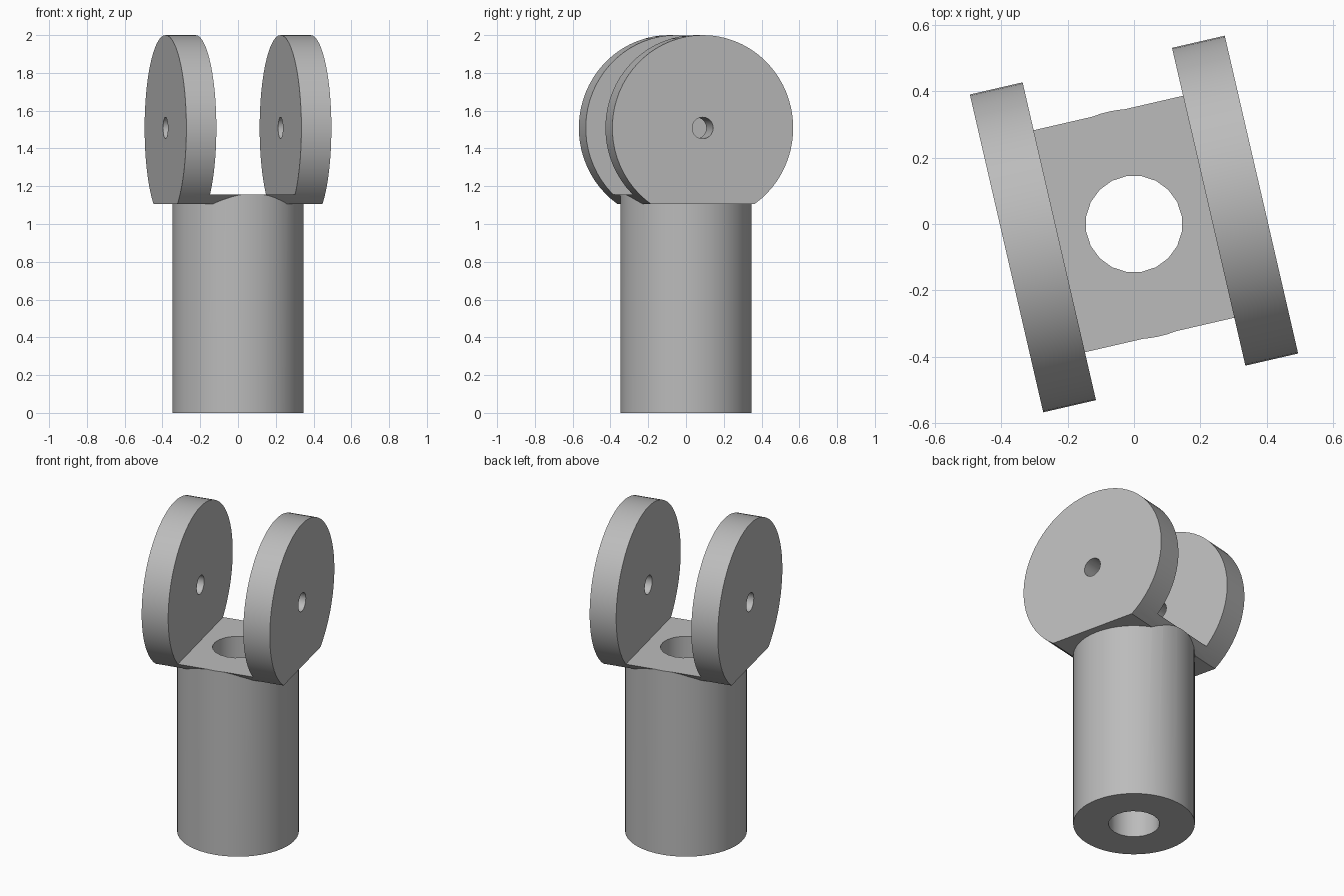
import bpy
import bmesh
from math import radians, sin, cos, acos, pi
from mathutils import Matrix

if "Cube" in bpy.data.objects:
    bpy.data.objects.remove(bpy.data.objects["Cube"], do_unlink=True)

TURN = Matrix.Rotation(radians(13), 4, "Z")
R, AXIS_Z, FLAT_Z, FLOOR_Z = 0.4915, 1.5085, 1.105, 1.157
HALF_WIDTH, HALF_GAP = 0.394, 0.231

grey = bpy.data.materials.new("plain grey")
grey.use_nodes = True
grey.diffuse_color = (0.5, 0.5, 0.5, 1)
grey.node_tree.nodes["Principled BSDF"].inputs["Base Color"].default_value = grey.diffuse_color


def make_object(name, bm):
    mesh = bpy.data.meshes.new(name)
    bmesh.ops.recalc_face_normals(bm, faces=bm.faces)
    bm.to_mesh(mesh)
    bm.free()
    mesh.materials.append(grey)
    obj = bpy.data.objects.new(name, mesh)
    bpy.context.collection.objects.link(obj)
    return obj


def cylinder(name, radius, depth, sides, matrix):
    bm = bmesh.new()
    bmesh.ops.create_cone(bm, cap_ends=True, segments=sides, radius1=radius,
                          radius2=radius, depth=depth, matrix=matrix)
    return make_object(name, bm)


def combine(target, tool, operation):
    mod = target.modifiers.new(tool.name, "BOOLEAN")
    mod.operation, mod.solver, mod.object = operation, "EXACT", tool
    tool.hide_render = True
    bpy.context.view_layer.objects.active = target
    bpy.ops.object.modifier_apply(modifier=mod.name)
    bpy.data.objects.remove(tool, do_unlink=True)


# Fork head: a disc with a flat underside, extruded across the fork
half = pi - acos((AXIS_Z - FLAT_Z) / R)
steps = 56
bm = bmesh.new()
rim = []
for i in range(steps + 1):
    a = -half + 2 * half * i / steps
    rim.append(bm.verts.new((-HALF_WIDTH, R * sin(a), AXIS_Z + R * cos(a))))
face = bm.faces.new(rim)
side = bmesh.ops.extrude_face_region(bm, geom=[face])
bmesh.ops.translate(bm, vec=(2 * HALF_WIDTH, 0, 0),
                    verts=[v for v in side["geom"] if isinstance(v, bmesh.types.BMVert)])
bm.transform(TURN)
clevis = make_object("clevis_fork", bm)

# Round shaft below the head
shaft_top = FLOOR_Z + 0.02
combine(clevis, cylinder("shaft", 0.347, shaft_top, 64,
                         Matrix.Translation((0, 0, shaft_top / 2))), "UNION")

# Slot between the two cheeks
bm = bmesh.new()
bmesh.ops.create_cube(bm, size=1)
bmesh.ops.scale(bm, vec=(2 * HALF_GAP, 2, 1), verts=bm.verts)
bmesh.ops.translate(bm, vec=(0, 0, FLOOR_Z + 0.5), verts=bm.verts)
bm.transform(TURN)
combine(clevis, make_object("slot_cutter", bm), "DIFFERENCE")

# Bore through the shaft and pin hole through both cheeks
combine(clevis, cylinder("bore_cutter", 0.146, 4, 20, Matrix.Rotation(pi / 20, 4, "Z")), "DIFFERENCE")
pin = TURN @ Matrix.Translation((0, 0, AXIS_Z)) @ Matrix.Rotation(pi / 2, 4, "Y")
combine(clevis, cylinder("pin_cutter", 0.057, 2, 20, pin), "DIFFERENCE")

bpy.ops.object.select_all(action="DESELECT")
clevis.select_set(True)
bpy.context.view_layer.objects.active = clevis
bpy.ops.object.shade_smooth_by_angle(angle=radians(30))
